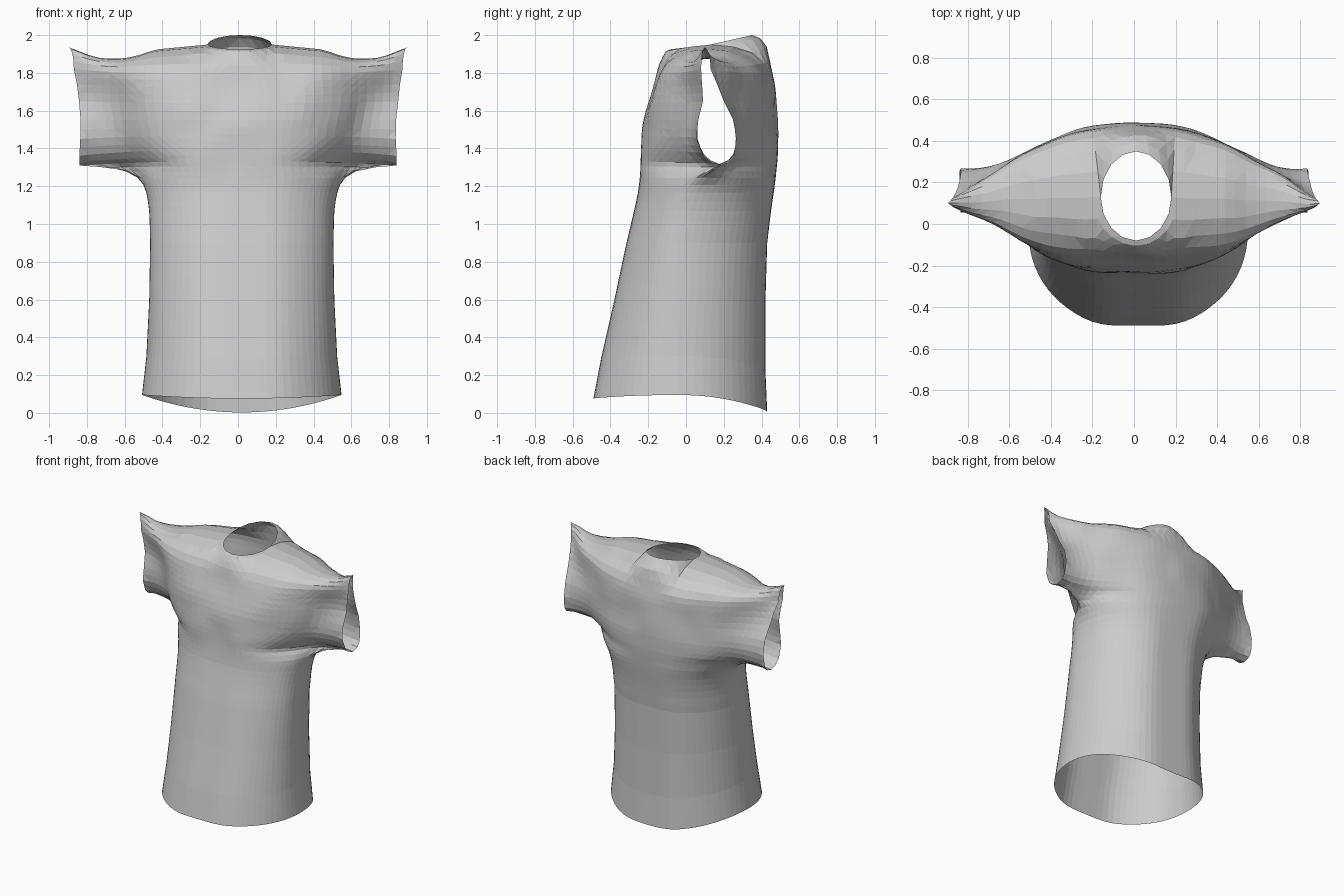
import bpy
import bmesh
from math import sin, cos, pi, ceil
from mathutils import Vector, noise

cube = bpy.data.objects.get("Cube")
if cube:
    bpy.data.objects.remove(cube, do_unlink=True)

HALF = 18        # columns from the centre line to one side
NECK_COLS = 4    # columns that end on the neckline
STEP = 0.07      # target row height

# Torso rows, plain rounded rings: half width, height, front y, back y, side y
TORSO = [
    (.528, .095, -.49, .43, -.04),
    (.505, .30, -.45, .42, -.04),
    (.49, .60, -.38, .42, -.03),
    (.485, .90, -.315, .43, -.01),
    (.49, 1.07, -.275, .45, .02),
    (.505, 1.17, -.252, .465, .05),
    (.535, 1.245, -.245, .473, .10),
]

# Underarm and sleeve rows, a rounded chest with sleeves at its sides:
# half width, cuff height, centre height, front y, back y, cuff front, cuff back,
# chest half width, chest strength behind, sleeve taper
SLEEVE = [
    (.62, 1.285, 1.28, -.243, .476, .14, .14, .56, .95, 3),
    (.72, 1.30, 1.305, -.241, .479, .17, .17, .57, .9, 3.4),
    (.84, 1.31, 1.335, -.24, .482, .18, .18, .58, .85, 3.8),
    (.84, 1.325, 1.36, -.238, .485, .13, .23, .59, .8, 3.6),
    (.84, 1.36, 1.40, -.236, .487, .09, .255, .6, .7, 3.4),
    (.835, 1.45, 1.47, -.23, .49, .055, .268, .62, .6, 3),
    (.835, 1.55, 1.55, -.22, .488, .065, .25, .64, .45, 2.5),
    (.845, 1.65, 1.64, -.20, .483, .09, .20, .66, .3, 1.9),
    (.855, 1.74, 1.72, -.175, .475, .085, .165, .66, .2, 1.5),
    (.87, 1.82, 1.79, -.152, .46, .08, .13, .66, 0, 1.2),
]

# Shoulder seam heights by distance from the centre
SHOULDER = [(.17, 1.95), (.43, 1.925), (.61, 1.875), (.75, 1.88), (.895, 1.935)]


def lerp(a, b, t):
    return a + (b - a) * t


def torso_key(row):
    """A torso ring as a full key: the chest fills the whole width."""
    x, z, yf, yb, ys = row
    return (x, z, z, yf, yb, ys, ys, x, 1, 3)


def row_points(key, back):
    """One row of one sheet, from right side to left side."""
    width, zs, zc, yf, yb, sf, sb, chest, behind, taper = key
    yc, ys, strength = (yb, sb, behind) if back else (yf, sf, 1)
    even = min(1, (width / chest - 1) * 3)
    # the hem dips, most at the back
    zc -= (.105 if back else .022) * max(0, 1 - zs / .8)
    points = []
    for i in range(-HALF, HALF + 1):
        u = i / HALF
        s = lerp(sin(u * pi / 2), u, even)
        d = min(1, abs(s))
        body = max(0, 1 - (d * width / chest) ** 2.4) ** lerp(1.5, 2.2, even)
        body *= strength ** 3
        sleeve = (1 - d ** 2.4) ** (3 * taper)
        fullness = (body + sleeve - body * sleeve) ** (1 / 3)
        points.append(Vector((s * width + .02 * (1 - even),
                              lerp(ys, yc, fullness), lerp(zc, zs, d * d))))
    return points


def shoulder_height(x):
    for (x0, z0), (x1, z1) in zip(SHOULDER, SHOULDER[1:]):
        if x <= x1:
            return lerp(z0, z1, max(0, x - x0) / (x1 - x0))
    return SHOULDER[-1][1]


def top_points(back):
    """Neckline in the middle, shoulder seams on both sides."""
    points = []
    for i in range(-HALF, HALF + 1):
        side = 1 if i >= 0 else -1
        n = abs(i)
        if n <= NECK_COLS:
            a = n / NECK_COLS * pi / 2
            reach = .22 if back else -.21
            rise = .05 if back else -.025
            points.append(Vector((.01 + side * .17 * sin(a), .13 + reach * cos(a),
                                  1.95 + rise * cos(a))))
        else:
            t = (n - NECK_COLS) / (HALF - NECK_COLS)
            x = lerp(.17, .895, t)
            points.append(Vector((side * x + .01 * (1 - t), lerp(.13, .10, t),
                                  shoulder_height(x))))
    return points


def sheet_rows(back):
    keys = [torso_key(r) for r in TORSO] + SLEEVE
    rows = [row_points(keys[0], back)]
    for k0, k1 in zip(keys, keys[1:]):
        count = ceil((k1[2] - k0[2]) / STEP)
        for j in range(1, count + 1):
            mixed = [lerp(a, b, j / count) for a, b in zip(k0, k1)]
            rows.append(row_points(mixed, back))
    # rounded roll over the shoulders
    last, top = rows[-1], top_points(back)
    for j in range(1, 5):
        a = j / 4 * pi / 2
        rows.append([Vector((lerp(p.x, q.x, 1 - cos(a)), lerp(p.y, q.y, 1 - cos(a)),
                             lerp(p.z, q.z, sin(a)))) for p, q in zip(last, top)])
    return rows


def add_sheet(bm, back):
    grid = [[bm.verts.new(p) for p in row] for row in sheet_rows(back)]
    for low, high in zip(grid, grid[1:]):
        for i in range(2 * HALF):
            quad = [low[i], low[i + 1], high[i + 1], high[i]]
            bm.faces.new(quad[::-1] if back else quad)


# Shirt: front and back sheets welded at side and shoulder seams
bm = bmesh.new()
add_sheet(bm, False)
add_sheet(bm, True)
bmesh.ops.remove_doubles(bm, verts=bm.verts[:], dist=.0005)
bmesh.ops.dissolve_degenerate(bm, edges=bm.edges[:], dist=.0001)

# Relax the cloth where chest, underarm and sleeve meet
soft = [v for v in bm.verts if not v.is_boundary and 1 < v.co.z < 1.9]
for _ in range(3):
    bmesh.ops.smooth_vert(bm, verts=soft, factor=.4,
                          use_axis_x=True, use_axis_y=True, use_axis_z=True)

# Soft cloth creases that fade in above the waist
for v in bm.verts:
    if not v.is_boundary:
        fade = min(1, max(0, v.co.z - 1.1) / .4)
        v.co.y += .012 * fade * noise.noise(v.co * 5)
bmesh.ops.triangulate(bm, faces=bm.faces[:])

mesh = bpy.data.meshes.new("shirt")
bm.to_mesh(mesh)
bm.free()
shirt = bpy.data.objects.new("shirt", mesh)
bpy.context.collection.objects.link(shirt)

# Plain grey cloth
cloth = bpy.data.materials.new("grey_cloth")
cloth.use_nodes = True
colour = (.6, .6, .6, 1)
cloth.diffuse_color = colour
cloth.node_tree.nodes["Principled BSDF"].inputs["Base Color"].default_value = colour
mesh.materials.append(cloth)
